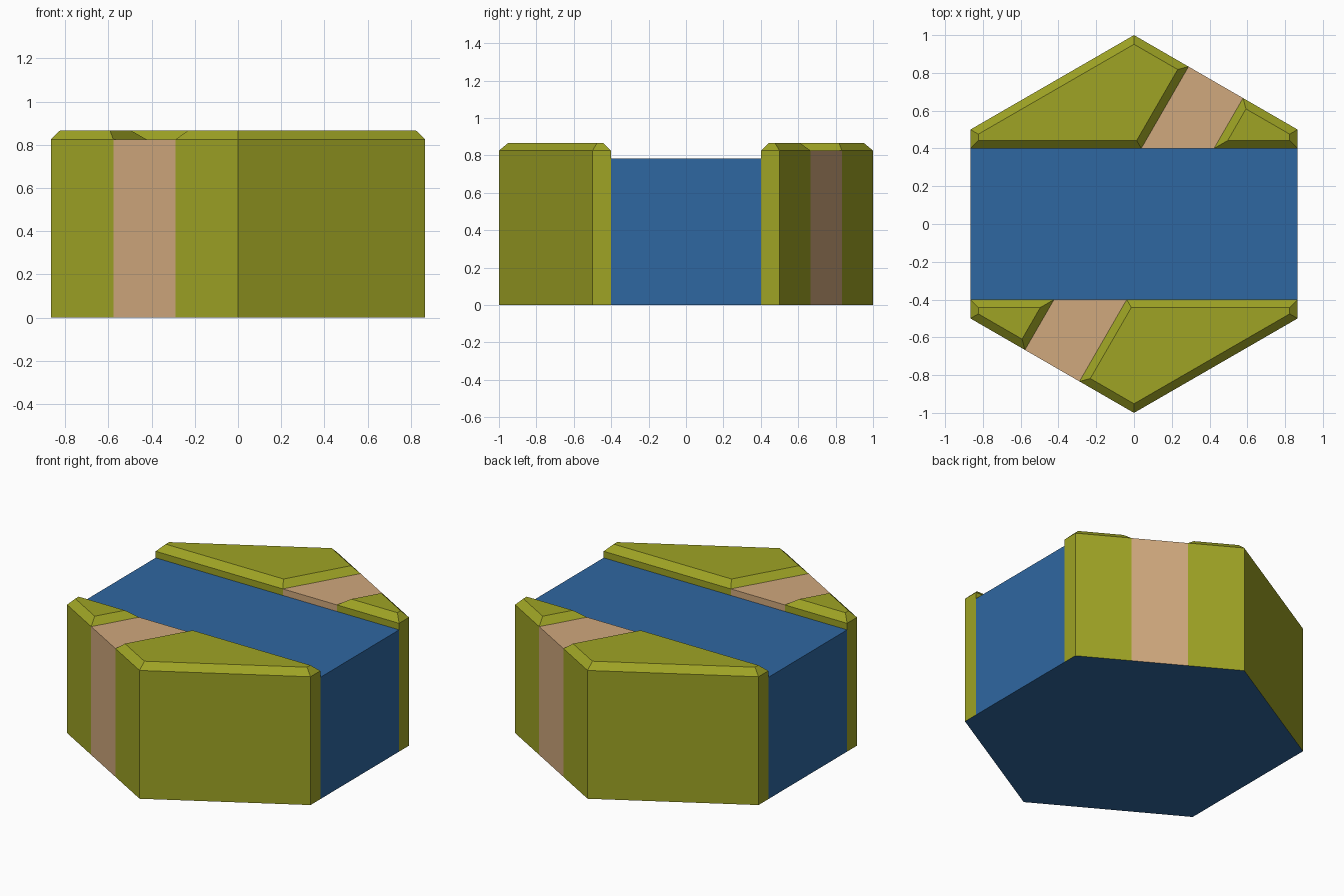
import bpy, bmesh, math
from mathutils import Vector, Matrix
from mathutils.geometry import intersect_line_line_2d as _unused
from mathutils import geometry

if "Cube" in bpy.data.objects:
    bpy.data.objects.remove(bpy.data.objects["Cube"])

R3 = math.sqrt(3) / 2
TOP, EDGE_Z, WATER_Z = 0.866, 0.825, 0.783   # grass top, road level, water level
BANK, INSET = 0.4, 0.042


def material(name, rgb):
    m = bpy.data.materials.new(name)
    m.diffuse_color = (*rgb, 1)
    m.use_nodes = True
    m.node_tree.nodes["Principled BSDF"].inputs["Base Color"].default_value = m.diffuse_color
    return m


GRASS = material("olive grass", (0.342, 0.366, 0.018))
ROAD = material("tan road", (0.631, 0.392, 0.205))
WATER = material("river blue", (0.028, 0.136, 0.356))


def finish(bm, name, mat):
    bmesh.ops.remove_doubles(bm, verts=bm.verts, dist=1e-5)
    me = bpy.data.meshes.new(name)
    bm.to_mesh(me)
    bm.free()
    me.materials.append(mat)
    ob = bpy.data.objects.new(name, me)
    bpy.context.collection.objects.link(ob)


def face(bm, pts):
    return bm.faces.new([bm.verts.new(p) for p in pts])


def inset(poly, d):
    """Offset a counter-clockwise convex outline inward by d with mitred corners."""
    out, n = [], len(poly)
    for i, p in enumerate(poly):
        a = (p - poly[i - 1]).normalized()
        b = (poly[(i + 1) % n] - p).normalized()
        na, nb = Vector((-a.y, a.x)), Vector((-b.y, b.x))
        out.append(p + (na + nb) * d / (1 + na.dot(nb)))
    return out


def plot(name, outline, mat, turn, raised):
    """Land plot: walls on outer and river sides, flat or chamfered top."""
    bm = bmesh.new()
    poly = [Vector(p) for p in outline]
    inner = inset(poly, INSET)
    n = len(poly)
    for i in range(n):
        j = (i + 1) % n
        a, b = poly[i], poly[j]
        d = (b - a).normalized()
        along_road = abs(d.x * R3 - d.y * 0.5) < 0.01
        if not along_road:
            on_bank = max(a.y, b.y) < BANK + 0.001
            low = WATER_Z if on_bank else 0
            face(bm, [(*a, low), (*b, low), (*b, EDGE_Z), (*a, EDGE_Z)])
        if raised:
            face(bm, [(*a, EDGE_Z), (*b, EDGE_Z), (*inner[j], TOP), (*inner[i], TOP)])
    face(bm, [(*p, TOP) for p in inner] if raised else [(*p, EDGE_Z) for p in poly])
    bm.transform(Matrix.Rotation(turn, 4, 'Z'))
    finish(bm, name, mat)


# Road corners: the middle third of one hexagon side, run square-on to the river
r1, r2 = (R3 / 3, 5 / 6), (2 * R3 / 3, 2 / 3)
b1, b2 = [(x - (y - BANK) / math.sqrt(3), BANK) for x, y in (r1, r2)]

# Land on both banks, the second bank turned half round
for side, turn in (("back", 0), ("front", math.pi)):
    plot(side + "_large_grass", [b1, r1, (0, 1), (-R3, 0.5), (-R3, BANK)], GRASS, turn, True)
    plot(side + "_small_grass", [b2, (R3, BANK), (R3, 0.5), r2], GRASS, turn, True)
    plot(side + "_road", [b1, b2, r2, r1], ROAD, turn, False)

# River: water surface, its two open ends and the hexagonal underside
bm = bmesh.new()
face(bm, [(-R3, -BANK, WATER_Z), (R3, -BANK, WATER_Z), (R3, BANK, WATER_Z), (-R3, BANK, WATER_Z)])
for s in (1, -1):
    face(bm, [(s * R3, -s * BANK, 0), (s * R3, s * BANK, 0),
              (s * R3, s * BANK, WATER_Z), (s * R3, -s * BANK, WATER_Z)])
face(bm, [(math.sin(k * math.pi / 3), math.cos(k * math.pi / 3), 0) for k in range(6)])
finish(bm, "river_and_base", WATER)
